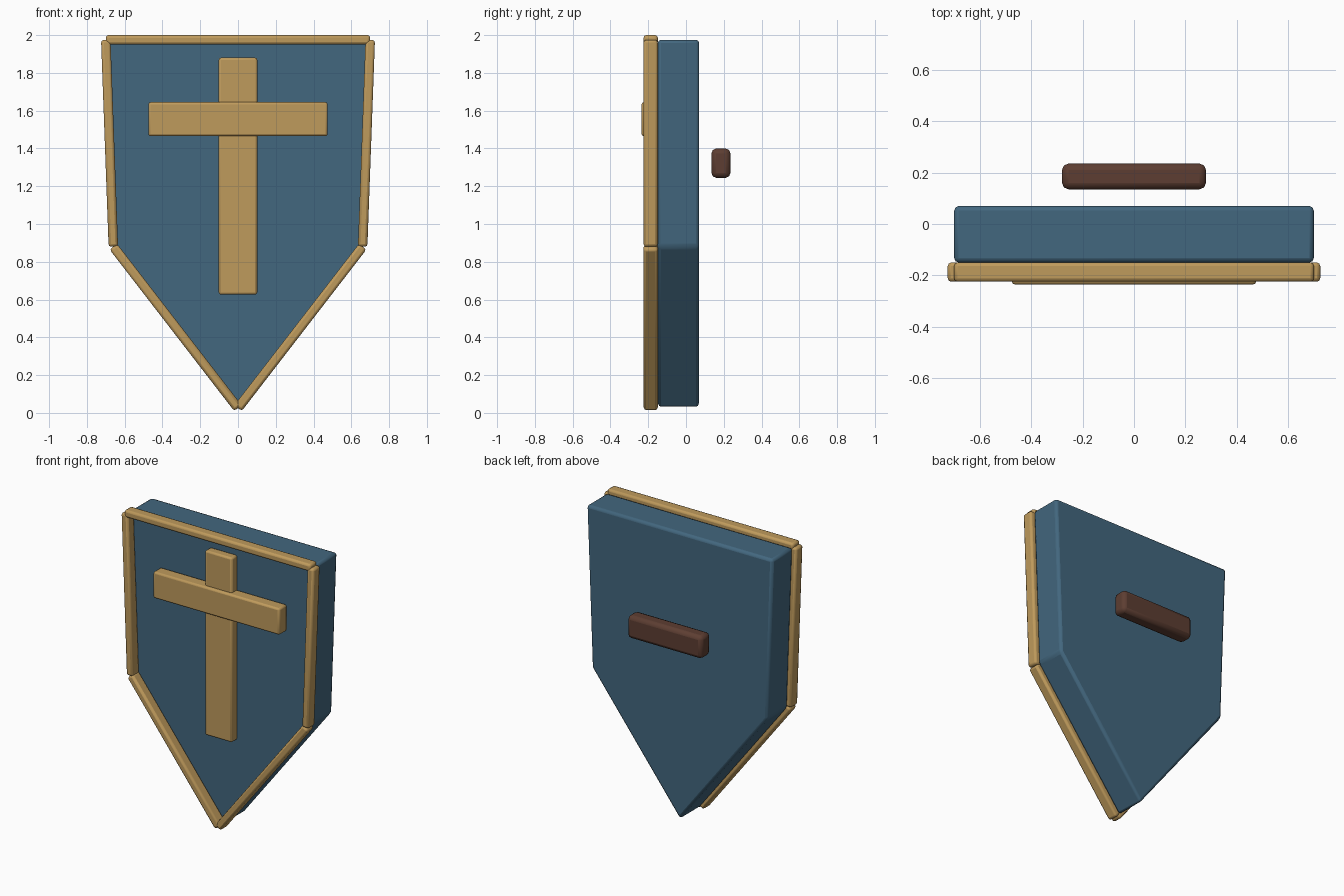
import bpy, bmesh, math
from mathutils import Vector, Matrix

cube = bpy.data.objects.get("Cube")
if cube:
    bpy.data.objects.remove(cube, do_unlink=True)


def material(name, color):
    m = bpy.data.materials.new(name)
    m.use_nodes = True
    m.diffuse_color = color
    m.node_tree.nodes["Principled BSDF"].inputs["Base Color"].default_value = color
    return m


blue = material("steel blue", (0.055, 0.135, 0.21, 1))
gold = material("dull gold", (0.52, 0.325, 0.107, 1))
brown = material("dark leather", (0.11, 0.048, 0.032, 1))


def finish(name, bm, mat, bevel):
    """Turn a bmesh into a bevelled object with soft edges."""
    bmesh.ops.recalc_face_normals(bm, faces=bm.faces)
    mesh = bpy.data.meshes.new(name)
    bm.to_mesh(mesh)
    bm.free()
    obj = bpy.data.objects.new(name, mesh)
    bpy.context.collection.objects.link(obj)
    mesh.materials.append(mat)
    mod = obj.modifiers.new("bevel", 'BEVEL')
    mod.width = bevel
    mod.segments = 2
    mod.limit_method = 'ANGLE'
    mod.angle_limit = math.radians(25)
    bpy.ops.object.select_all(action='DESELECT')
    obj.select_set(True)
    bpy.context.view_layer.objects.active = obj
    bpy.ops.object.shade_smooth_by_angle(angle=math.radians(30))
    return obj


def box(name, size, center, mat, bevel, tilt=0.0):
    bm = bmesh.new()
    matrix = (Matrix.Translation(center) @ Matrix.Rotation(tilt, 4, 'Y')
              @ Matrix.Diagonal((*size, 1)))
    bmesh.ops.create_cube(bm, size=1, matrix=matrix)
    return finish(name, bm, mat, bevel)


# Shield body: five-sided outline pushed back in depth
top, shoulder, tip = (0.70, 1.975), (0.66, 0.88), (0.0, 0.025)
outline = [top, shoulder, tip, (-shoulder[0], shoulder[1]), (-top[0], top[1])]
front, back = -0.15, 0.07
bm = bmesh.new()
face = bm.faces.new([bm.verts.new((x, front, z)) for x, z in outline])
extruded = bmesh.ops.extrude_face_region(bm, geom=[face], use_keep_orig=True)
bmesh.ops.translate(bm, vec=(0, back - front, 0),
                    verts=[v for v in extruded["geom"] if isinstance(v, bmesh.types.BMVert)])
finish("shield_body", bm, blue, 0.018)

# Rim: one bar along each side of the outline
rim_names = ["left_upper_rim", "left_lower_rim", "right_lower_rim",
             "right_upper_rim", "top_rim"]
for i, name in enumerate(rim_names):
    a, b = Vector(outline[i]), Vector(outline[(i + 1) % 5])
    mid, run = (a + b) / 2, b - a
    box(name, (run.length, 0.075, 0.05), (mid.x, -0.187, mid.y), gold, 0.014,
        -math.atan2(run.y, run.x))

# Cross emblem on the front
box("cross_upright", (0.204, 0.065, 1.255), (0, -0.18, 1.253), gold, 0.012)
box("cross_bar", (0.95, 0.085, 0.18), (0, -0.193, 1.555), gold, 0.012)

# Grip behind the shield
box("hand_grip", (0.56, 0.1, 0.155), (0, 0.185, 1.322), brown, 0.025)
